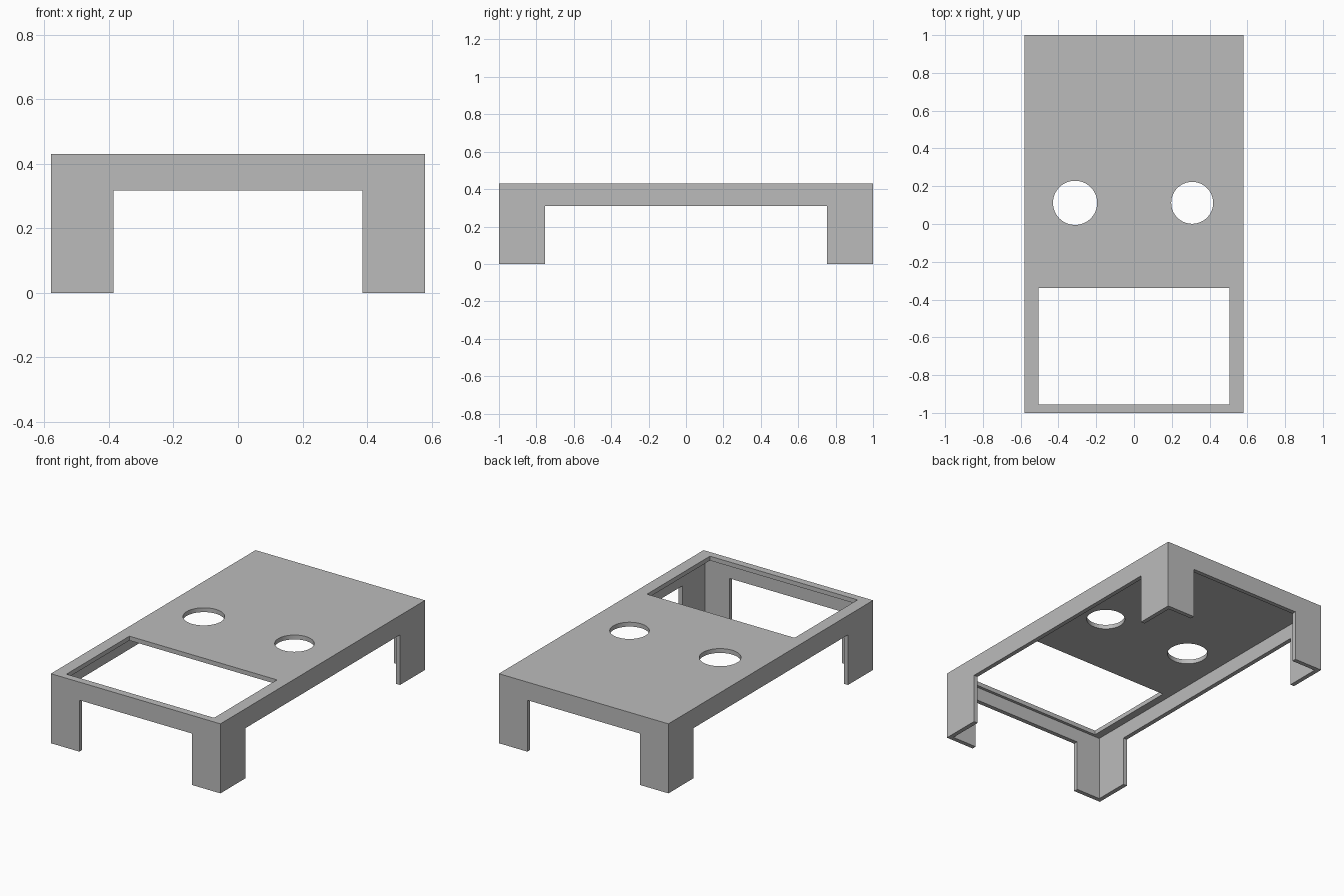
import bpy
import math

if "Cube" in bpy.data.objects:
    bpy.data.objects.remove(bpy.data.objects["Cube"], do_unlink=True)

HALF_X, HALF_Y, HEIGHT = 0.58, 1.0, 0.43
WALL = 0.027

grey = bpy.data.materials.new("plain grey")
grey.use_nodes = True
colour = (0.5, 0.5, 0.5, 1)
grey.diffuse_color = colour
grey.node_tree.nodes["Principled BSDF"].inputs["Base Color"].default_value = colour


def box(name, low, high):
    """Axis-aligned box between two corners."""
    centre = [(a + b) / 2 for a, b in zip(low, high)]
    bpy.ops.mesh.primitive_cube_add(size=1, location=centre)
    obj = bpy.context.object
    obj.name = name
    obj.scale = [b - a for a, b in zip(low, high)]
    bpy.ops.object.transform_apply(location=True, rotation=False, scale=True)
    obj.data.materials.append(grey)
    return obj


def hole(name, x, y, radius):
    """Upright round cutter through the top plate."""
    bpy.ops.mesh.primitive_cylinder_add(vertices=64, radius=radius, depth=0.4,
                                        location=(x, y, HEIGHT))
    obj = bpy.context.object
    obj.name = name
    obj.data.materials.append(grey)
    return obj


def cut(target, cutter):
    """Subtract the cutter, then discard it."""
    cutter.hide_render = True
    bpy.context.view_layer.objects.active = target
    mod = target.modifiers.new("cut", "BOOLEAN")
    mod.operation = "DIFFERENCE"
    mod.solver = "EXACT"
    mod.object = cutter
    bpy.ops.object.modifier_apply(modifier=mod.name)
    bpy.data.objects.remove(cutter, do_unlink=True)


# Outer cover, hollowed from below
cover = box("cover", (-HALF_X, -HALF_Y, 0), (HALF_X, HALF_Y, HEIGHT))
cut(cover, box("hollow", (WALL - HALF_X, WALL - HALF_Y, -0.2),
               (HALF_X - WALL, HALF_Y - WALL, HEIGHT - WALL)))

# Gaps between the corner legs
cut(cover, box("end_gaps", (-0.385, -1.2, -0.2), (0.385, 1.2, 0.318)))
cut(cover, box("side_gaps", (-0.8, -0.755, -0.2), (0.8, 0.755, 0.31)))

# Rectangular window near the front
cut(cover, box("window", (-0.505, -0.955, 0.36), (0.505, -0.34, 0.6)))

# Two round holes, the right one slightly larger
cut(cover, hole("right_hole", -0.312, 0.112, 0.117))
cut(cover, hole("left_hole", 0.308, 0.112, 0.111))

bpy.ops.object.select_all(action="DESELECT")
cover.select_set(True)
bpy.context.view_layer.objects.active = cover
bpy.ops.object.shade_smooth_by_angle(angle=math.radians(30))
